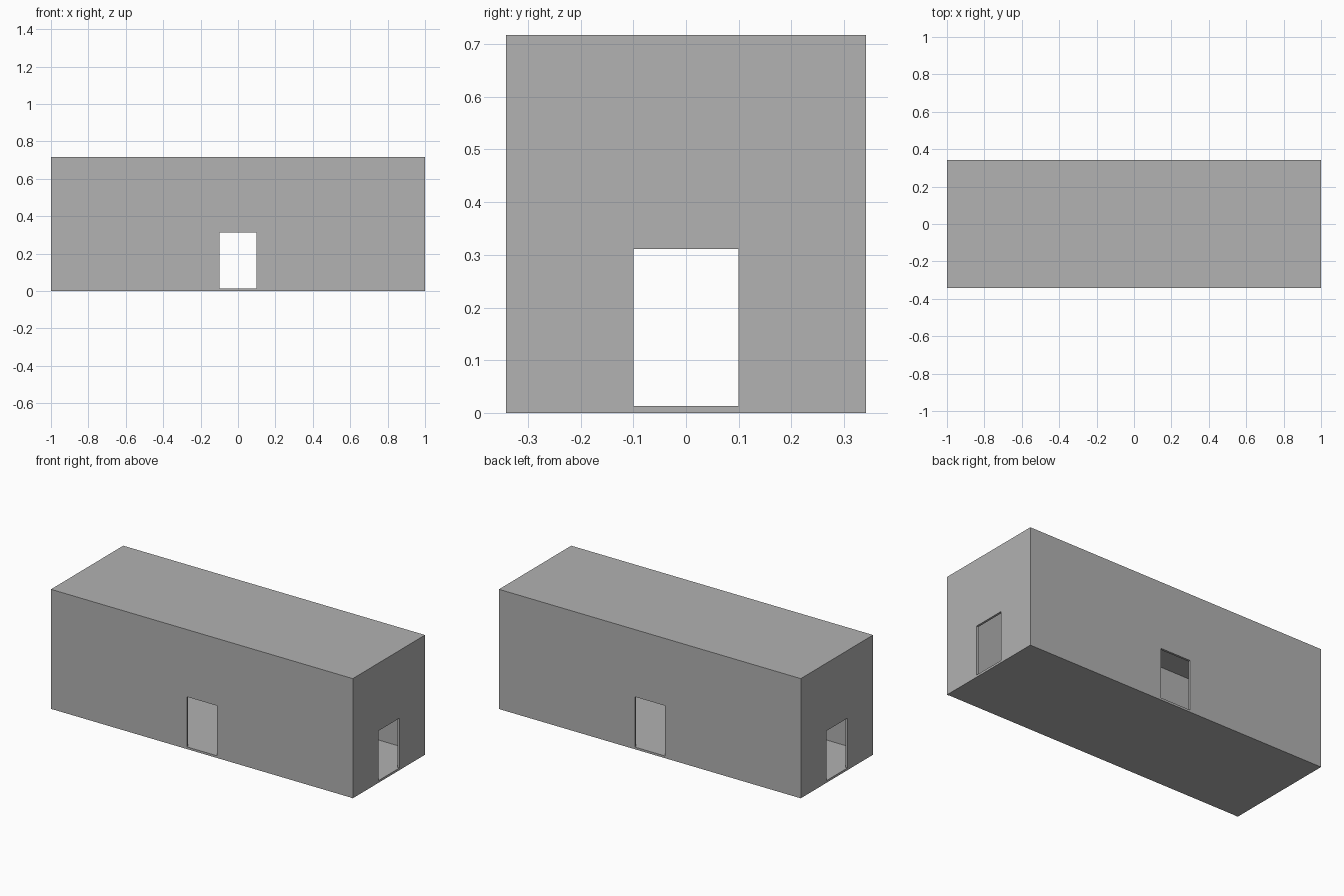
import bpy

default = bpy.data.objects.get("Cube")
if default:
    bpy.data.objects.remove(default, do_unlink=True)

LENGTH, DEPTH, HEIGHT = 2.0, 0.684, 0.717
WALL = 0.013
DOOR = 0.2

grey = bpy.data.materials.new("plain_grey")
grey.use_nodes = True
colour = (0.445, 0.445, 0.445, 1)
grey.diffuse_color = colour
grey.node_tree.nodes["Principled BSDF"].inputs["Base Color"].default_value = colour


def box(name, size, bottom, y=0.0):
    """Box centred on x, resting at the given height."""
    bpy.ops.mesh.primitive_cube_add(size=1, location=(0, y, bottom + size[2] / 2))
    obj = bpy.context.object
    obj.name = name
    obj.scale = size
    bpy.ops.object.transform_apply(location=True, rotation=False, scale=True)
    obj.data.materials.append(grey)
    return obj


def carve(target, cutter):
    """Subtract the cutter from the target, then discard it."""
    mod = target.modifiers.new(cutter.name, "BOOLEAN")
    mod.operation = "DIFFERENCE"
    mod.solver = "EXACT"
    mod.object = cutter
    bpy.context.view_layer.objects.active = target
    bpy.ops.object.modifier_apply(modifier=mod.name)
    bpy.data.objects.remove(cutter, do_unlink=True)


# Hollow room with floor, walls and flat roof
room = box("room_shell", (LENGTH, DEPTH, HEIGHT), 0)
carve(room, box("interior", (LENGTH - 2 * WALL, DEPTH - 2 * WALL, HEIGHT - 2 * WALL), WALL))

# Doorways through the front and back, and through both ends
carve(room, box("long_side_doorways", (DOOR, DEPTH * 2, 0.314 - WALL), WALL))
carve(room, box("end_doorways", (LENGTH * 2, DOOR, 0.311 - WALL), WALL))

# Shallow floor edge line along the foot of the front wall
carve(room, box("floor_edge", (LENGTH - 2 * WALL, 0.004, WALL * 2), -WALL, -DEPTH / 2))
